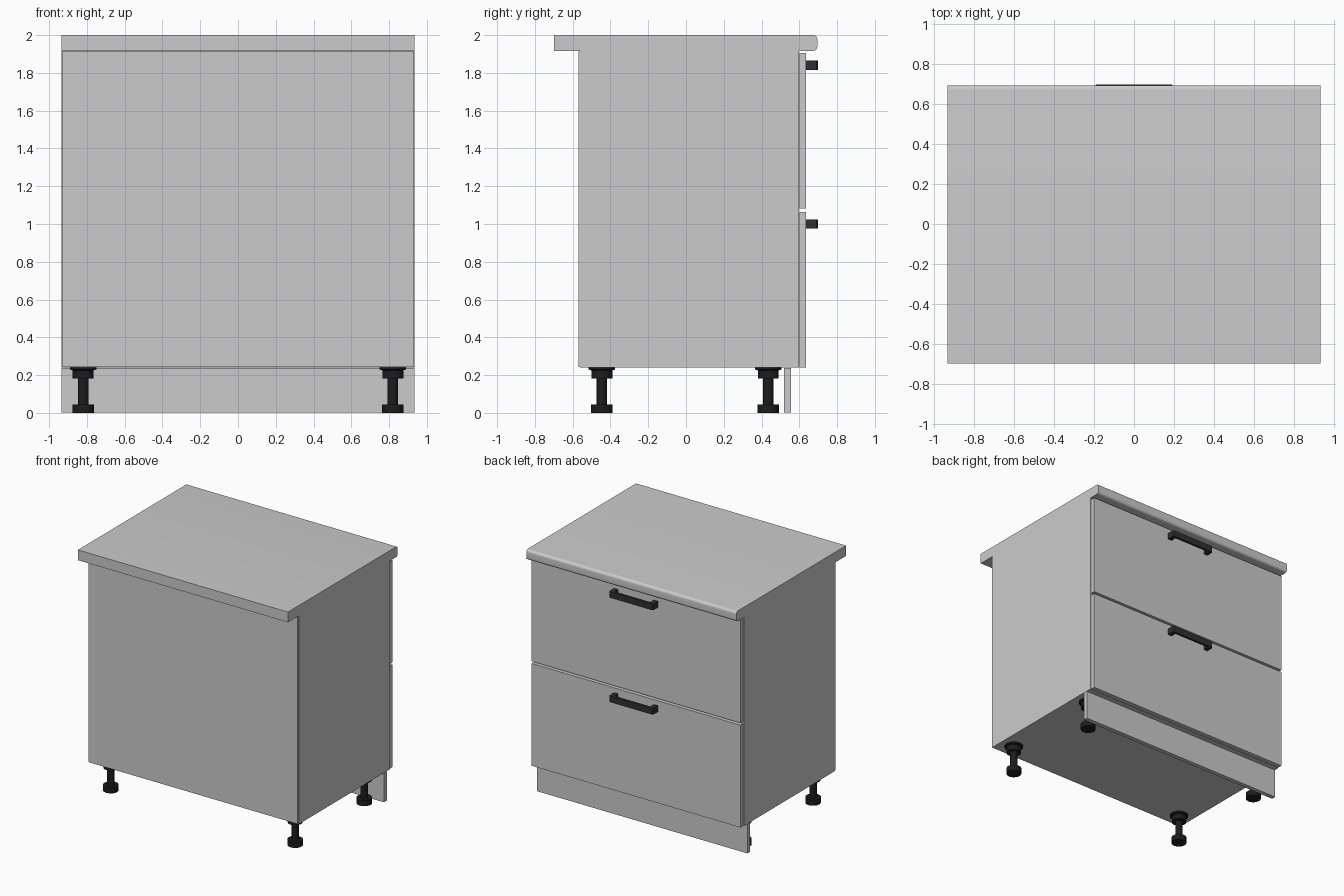
import bpy, bmesh, math
from mathutils import Vector

if "Cube" in bpy.data.objects:
    bpy.data.objects.remove(bpy.data.objects["Cube"])


def material(name, v):
    m = bpy.data.materials.new(name)
    m.diffuse_color = (v, v, v, 1)
    m.use_nodes = True
    m.node_tree.nodes["Principled BSDF"].inputs["Base Color"].default_value = m.diffuse_color
    return m


def finish(name, bm, mat=None, smooth=False):
    bmesh.ops.recalc_face_normals(bm, faces=bm.faces)
    me = bpy.data.meshes.new(name)
    bm.to_mesh(me)
    bm.free()
    ob = bpy.data.objects.new(name, me)
    bpy.context.collection.objects.link(ob)
    if mat:
        me.materials.append(mat)
    if smooth:
        bpy.ops.object.select_all(action='DESELECT')
        ob.select_set(True)
        bpy.context.view_layer.objects.active = ob
        bpy.ops.object.shade_smooth_by_angle(angle=math.radians(35))
    return ob


def box(name, x, y, z):
    bm = bmesh.new()
    bmesh.ops.create_cube(bm, size=1)
    for v in bm.verts:
        v.co = [(a + b) / 2 + c * (b - a) for (a, b), c in zip((x, y, z), v.co)]
    return finish(name, bm)


def prism(name, pts, vec, mat=None, smooth=False):
    bm = bmesh.new()
    f = bm.faces.new([bm.verts.new(p) for p in pts])
    r = bmesh.ops.extrude_face_region(bm, geom=[f])
    moved = [g for g in r['geom'] if isinstance(g, bmesh.types.BMVert)]
    bmesh.ops.translate(bm, verts=moved, vec=vec)
    return finish(name, bm, mat, smooth)


def lathe(name, profile, x, y, mat):
    bm = bmesh.new()
    vs = [bm.verts.new((r, 0, z)) for r, z in profile]
    es = [bm.edges.new(p) for p in zip(vs, vs[1:])]
    bmesh.ops.spin(bm, geom=vs + es, cent=(0, 0, 0), axis=(0, 0, 1),
                   angle=math.tau, steps=32, use_duplicate=False)
    bmesh.ops.remove_doubles(bm, verts=bm.verts, dist=1e-4)
    bmesh.ops.translate(bm, verts=bm.verts, vec=(x, y, 0))
    return finish(name, bm, mat, True)


black = material("black_plastic", 0.012)
dark = material("dark_metal", 0.03)
W, T = 0.935, 0.05

# Carcass panels
for s, side in ((-1, "left"), (1, "right")):
    box(side + "_side_panel", sorted((s * (W - T), s * W)), (-0.562, 0.597), (0.24, 1.917))
inner = (-W + T, W - T)
box("bottom_panel", inner, (-0.562, 0.597), (0.24, 0.29))
box("back_panel", (-W + 0.004, W - 0.004), (-0.57, -0.562), (0.243, 1.912))
box("front_rail", inner, (0.34, 0.597), (1.867, 1.917))
box("back_rail", inner, (-0.562, -0.3), (1.867, 1.917))

# Worktop with rounded front edge
y1, z0, z1, r = 0.695, 1.917, 2.0, 0.022
pts = [(-W, -0.7, z1), (-W, -0.7, z0)]
for cz, start in ((z0 + r, -90), (z1 - r, 0)):
    for i in range(9):
        a = math.radians(start + i * 90 / 8)
        pts.append((-W, y1 - r + r * math.cos(a), cz + r * math.sin(a)))
prism("worktop", pts, Vector((2 * W, 0, 0)), smooth=True)

# Drawer fronts with U-shaped pull handles
for name, za, zb, hz in (("lower", 0.24, 1.064, 1.0), ("upper", 1.081, 1.905, 1.84)):
    box(name + "_drawer_front", (-W + 0.006, W - 0.006), (0.6, 0.636), (za, zb))
    half = [(0.195, 0.636), (0.195, 0.692), (0.187, 0.7)]
    inside = [(0.16, 0.68), (0.16, 0.636)]
    outline = half + [(-x, y) for x, y in reversed(half)]
    outline += [(-x, y) for x, y in reversed(inside)] + inside
    prism(name + "_handle", [(x, y, hz - 0.025) for x, y in outline],
          Vector((0, 0, 0.05)), dark)

# Plinth board
box("plinth", (-W, W), (0.52, 0.556), (0.003, 0.238))

# Adjustable feet
foot = [(0, 0), (0.057, 0), (0.057, 0.045), (0.028, 0.045), (0.028, 0.182),
        (0.055, 0.182), (0.055, 0.225), (0.07, 0.23), (0.07, 0.24), (0, 0.24)]
for sx, a in ((-1, "left"), (1, "right")):
    for y, b in ((-0.445, "rear"), (0.435, "drawer_side")):
        lathe(f"{b}_{a}_foot", foot, sx * 0.82, y, black)
